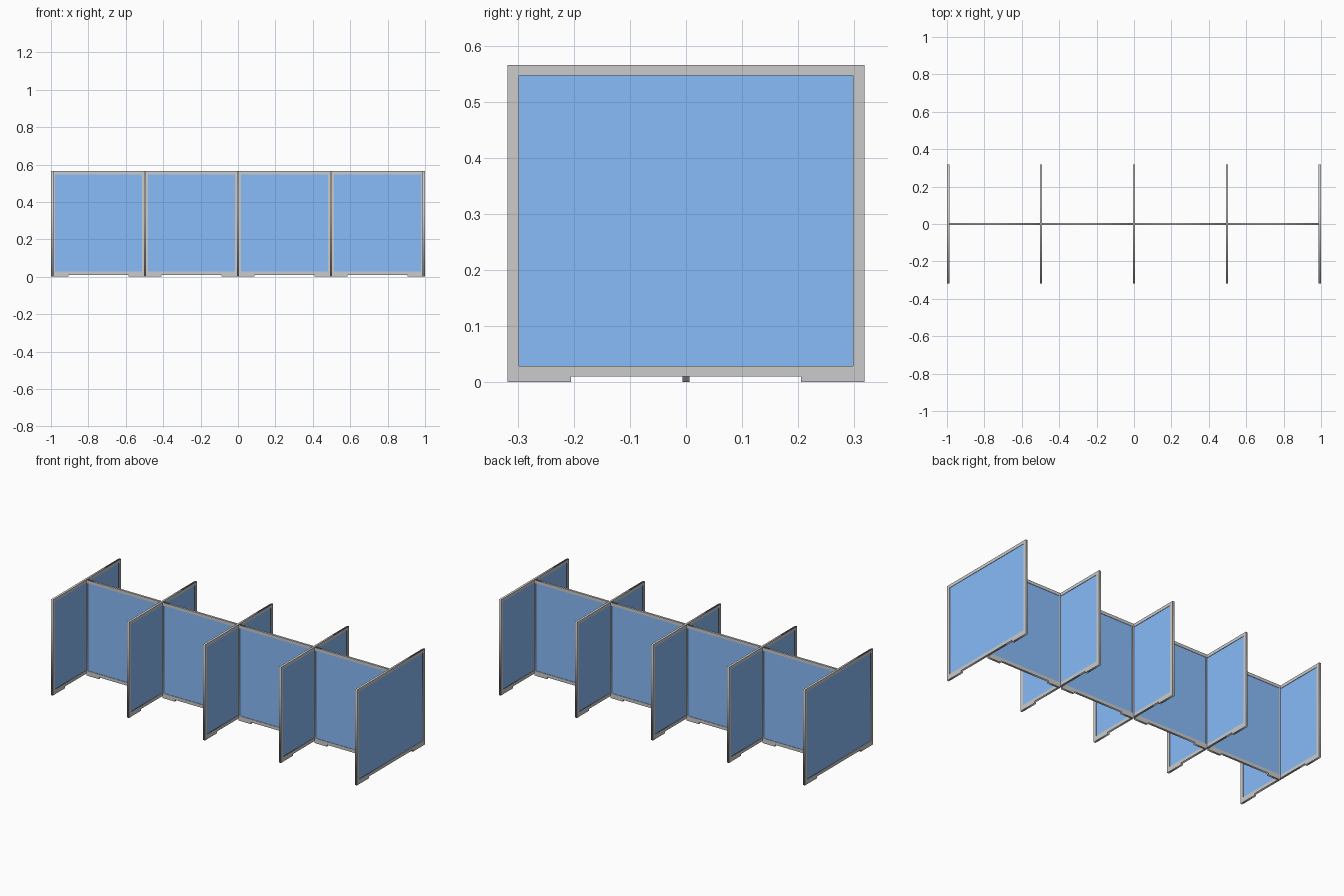
import bpy
from math import pi

if "Cube" in bpy.data.objects:
    bpy.data.objects.remove(bpy.data.objects["Cube"])

T = 0.0125            # frame thickness
PANE_T = 0.007        # recessed pane thickness
H = 0.565             # overall height
FOOT = 0.0105         # foot height
PANE_Z = (0.029, 0.547)
STEP = (2 - T) / 4    # divider spacing

blue = bpy.data.materials.new("blue_pane")
blue.diffuse_color = (0.25, 0.5, 0.95, 1)
blue.use_nodes = True
blue.node_tree.nodes["Principled BSDF"].inputs["Base Color"].default_value = blue.diffuse_color


def sheet(name, loops, thickness, loc, turn, mat=None):
    """Upright flat plate from closed outlines; inner outlines become holes."""
    cu = bpy.data.curves.new(name, 'CURVE')
    cu.dimensions = '2D'
    cu.fill_mode = 'BOTH'
    cu.extrude = thickness / 2
    for pts in loops:
        sp = cu.splines.new('POLY')
        sp.points.add(len(pts) - 1)
        for p, (u, v) in zip(sp.points, pts):
            p.co = (u, v, 0, 1)
        sp.use_cyclic_u = True
    ob = bpy.data.objects.new(name, cu)
    bpy.context.collection.objects.link(ob)
    ob.location = loc
    ob.rotation_euler = (pi / 2, 0, turn)
    bpy.ops.object.select_all(action='DESELECT')
    ob.select_set(True)
    bpy.context.view_layer.objects.active = ob
    bpy.ops.object.convert(target='MESH')
    if mat:
        ob.data.materials.append(mat)
    return ob


def screen(name, half, stile, notch, loc, turn):
    """Framed screen standing on two feet, with a recessed blue pane."""
    z0, z1 = PANE_Z
    w = half - stile
    outer = [(-half, 0), (-notch, 0), (-notch, FOOT), (notch, FOOT),
             (notch, 0), (half, 0), (half, H), (-half, H)]
    inner = [(-w, z0), (w, z0), (w, z1), (-w, z1)]
    sheet(name + "_frame", [outer, inner], T, loc, turn)
    sheet(name + "_pane", [inner], PANE_T, loc, turn, blue)


# five cross dividers
for i in range(5):
    screen(f"divider_{i + 1}", 0.318, 0.02, 0.205, ((i - 2) * STEP, 0, 0), pi / 2)

# four spine screens filling the gaps between dividers
for i in range(4):
    screen(f"spine_{i + 1}", (STEP - T) / 2, 0.009, 0.16, ((i - 1.5) * STEP, 0, 0), 0)
